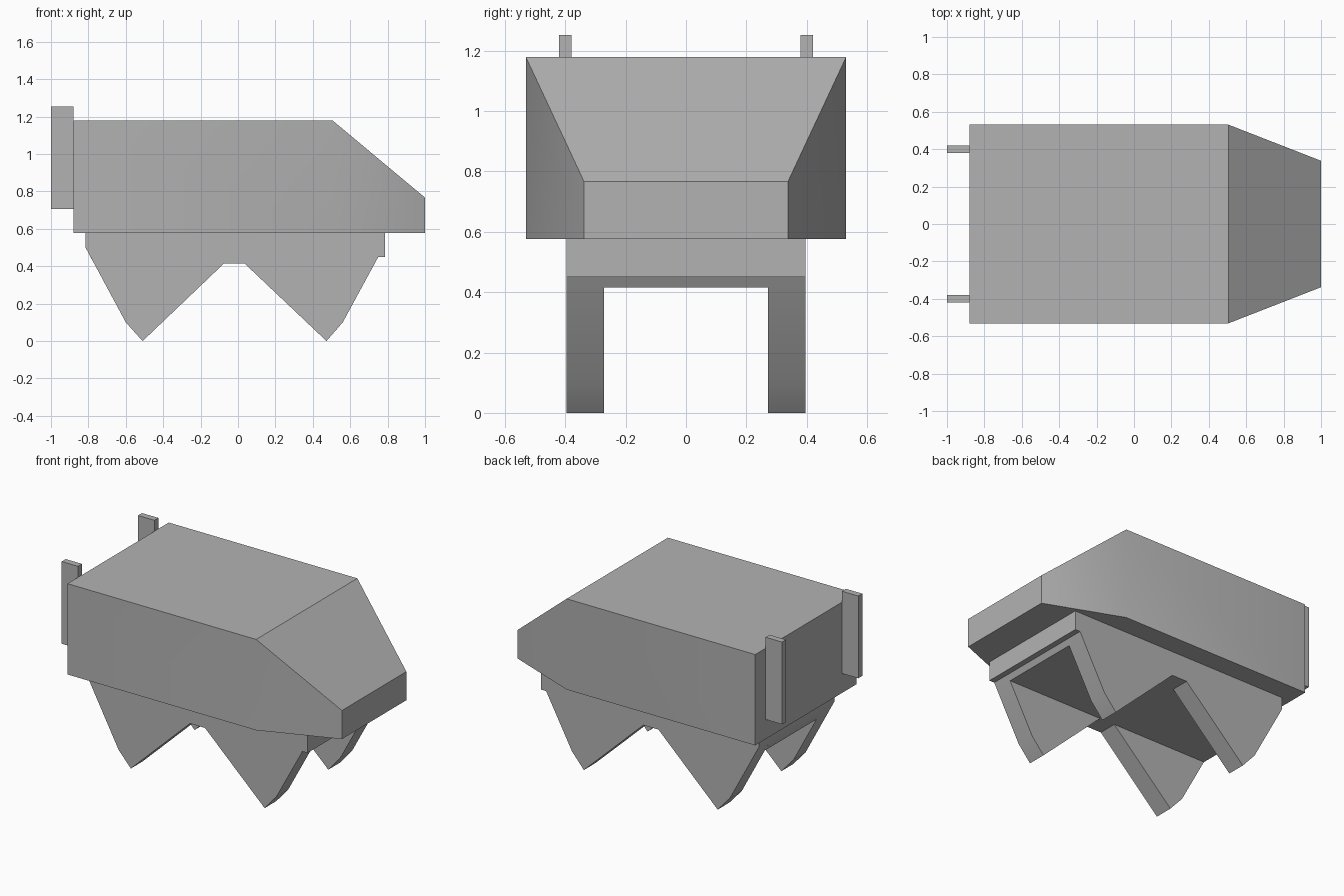
import bpy
import bmesh
import math

default = bpy.data.objects.get("Cube")
if default:
    bpy.data.objects.remove(default, do_unlink=True)

GREY = (0.45, 0.45, 0.45, 1.0)
mat = bpy.data.materials.new("plain_grey")
mat.use_nodes = True
mat.diffuse_color = GREY
mat.node_tree.nodes["Principled BSDF"].inputs["Base Color"].default_value = GREY


def finish(name, bm):
    """Turn a bmesh into a named, shaded object."""
    bmesh.ops.recalc_face_normals(bm, faces=bm.faces)
    mesh = bpy.data.meshes.new(name)
    bm.to_mesh(mesh)
    bm.free()
    mesh.materials.append(mat)
    obj = bpy.data.objects.new(name, mesh)
    bpy.context.collection.objects.link(obj)
    bpy.ops.object.select_all(action='DESELECT')
    obj.select_set(True)
    bpy.context.view_layer.objects.active = obj
    bpy.ops.object.shade_smooth_by_angle(angle=math.radians(30))
    return obj


def extrude_profile(name, profile, y0, y1):
    """Extrude an x-z profile along y."""
    bm = bmesh.new()
    face = bm.faces.new([bm.verts.new((x, y0, z)) for x, z in profile])
    new = bmesh.ops.extrude_face_region(bm, geom=[face])["geom"]
    verts = [v for v in new if isinstance(v, bmesh.types.BMVert)]
    bmesh.ops.translate(bm, verts=verts, vec=(0, y1 - y0, 0))
    return finish(name, bm)


# Hull: box section that narrows and drops towards the nose
FLOOR, ROOF = 0.577, 1.18
bm = bmesh.new()
rings = []
for x, half, top in ((-0.88, 0.531, ROOF), (0.505, 0.531, ROOF), (1.0, 0.338, 0.767)):
    corners = ((-half, FLOOR), (half, FLOOR), (half, top), (-half, top))
    rings.append([bm.verts.new((x, y, z)) for y, z in corners])
for a, b in zip(rings, rings[1:]):
    for i in range(4):
        j = (i + 1) % 4
        bm.faces.new((a[i], a[j], b[j], b[i]))
bm.faces.new(rings[0])
bm.faces.new(rings[-1])
finish("hull", bm)

# Undercarriage: cross block between two side frames with pointed legs
BELLY = 0.415
rear = [(-0.815, FLOOR), (-0.815, 0.5)]
front = [(0.75, 0.45), (0.787, 0.45), (0.787, FLOOR)]
legs = [(-0.6, 0.1), (-0.51, 0), (-0.075, BELLY), (0.035, BELLY), (0.473, 0), (0.56, 0.1)]
INNER, OUTER = 0.272, 0.396
extrude_profile("cross_block", rear + [(-0.77, BELLY), (0.731, BELLY)] + front, -INNER, INNER)
for side, s in (("left", 1), ("right", -1)):
    extrude_profile(side + "_leg_frame", rear + legs + front, s * INNER, s * OUTER)

# Upright posts on the rear face
post = [(-1.0, 0.707), (-0.88, 0.707), (-0.88, 1.253), (-1.0, 1.253)]
for side, s in (("left", 1), ("right", -1)):
    extrude_profile(side + "_rear_post", post, s * 0.379, s * 0.421)
